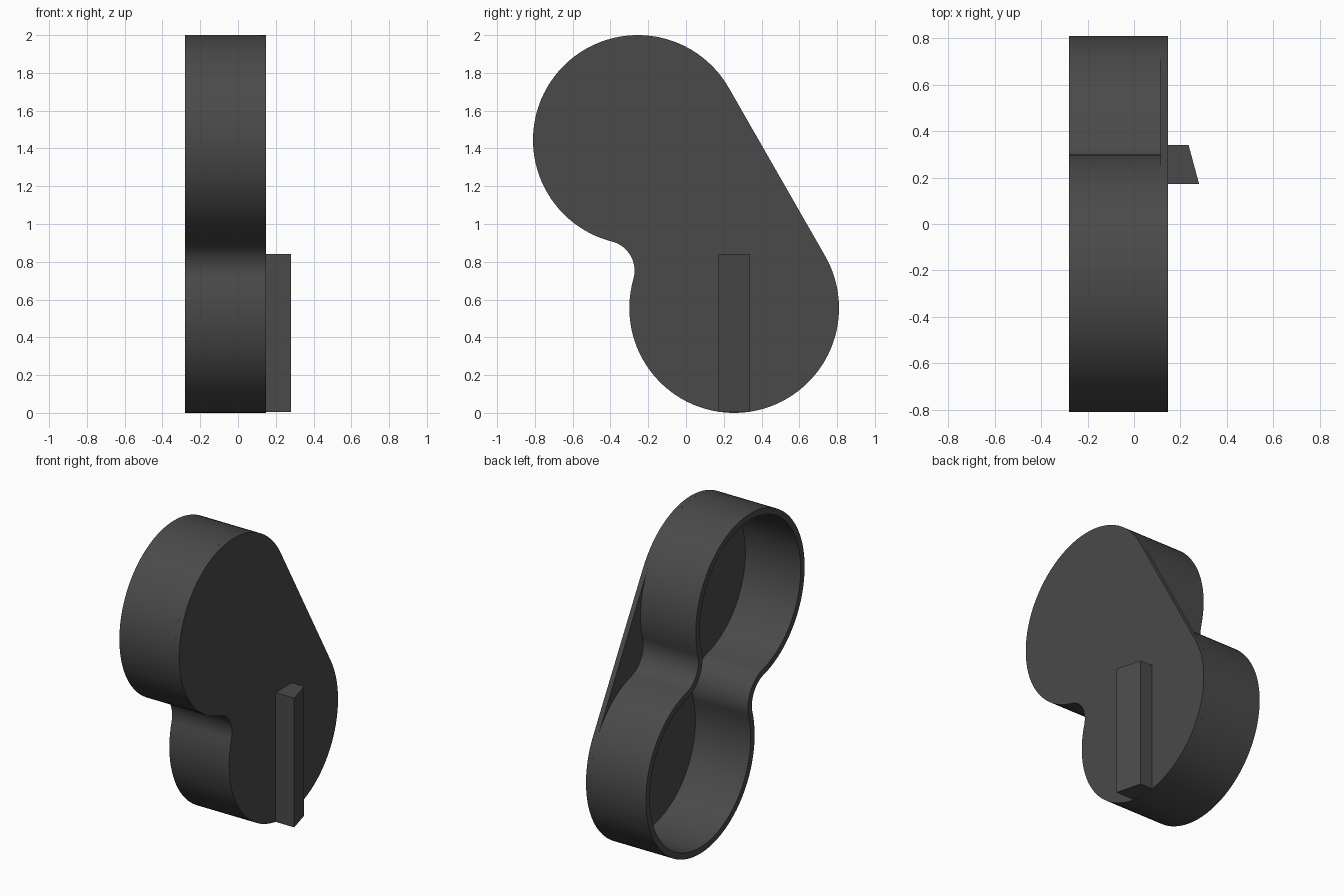
import bpy, bmesh, math
from mathutils import Vector

if "Cube" in bpy.data.objects:
    bpy.data.objects.remove(bpy.data.objects["Cube"])

# Shared dimensions (outlines lie in the y-z plane)
UPPER, LOWER = Vector((-0.255, 1.445)), Vector((0.255, 0.555))
RADIUS, FILLET, WALL = 0.555, 0.16, 0.04
X_OPEN, X_FLOOR, X_FACE = -0.28, 0.115, 0.147

plastic = bpy.data.materials.new("charcoal plastic")
plastic.diffuse_color = (0.068, 0.068, 0.068, 1)
plastic.use_nodes = True
plastic.node_tree.nodes["Principled BSDF"].inputs["Base Color"].default_value = plastic.diffuse_color


def arc(centre, r, a0, a1, n):
    """Arc points, leaving out the end point."""
    return [centre + r * Vector((math.cos(a), math.sin(a)))
            for a in (a0 + (a1 - a0) * i / n for i in range(n))]


def outline(inset=0.0, straight_back=False):
    """Two joined circles with filleted necks, anticlockwise."""
    r, f = RADIUS - inset, FILLET + inset
    axis = UPPER - LOWER
    t = math.atan2(axis.y, axis.x)
    b = math.acos(axis.length / 2 / (r + f))
    left = LOWER + (r + f) * Vector((math.cos(t + b), math.sin(t + b)))
    right = LOWER + (r + f) * Vector((math.cos(t - b), math.sin(t - b)))
    pi = math.pi
    start = t - pi / 2 if straight_back else t - pi + b
    end = t + 1.5 * pi if straight_back else t + 2 * pi - b
    pts = arc(UPPER, r, start, t + pi - b, 72)
    pts += arc(left, f, t - b, t - pi + b, 20)
    pts += arc(LOWER, r, t + b, end, 72)
    if straight_back:
        pts.append(LOWER + r * Vector((math.cos(end), math.sin(end))))
        # keep the upper tangent point as the first point of the loop
    else:
        pts += arc(right, f, t + pi - b, t + b, 20)
    return pts


def finish(name, bm):
    bmesh.ops.recalc_face_normals(bm, faces=bm.faces[:])
    mesh = bpy.data.meshes.new(name)
    bm.to_mesh(mesh)
    bm.free()
    mesh.materials.append(plastic)
    obj = bpy.data.objects.new(name, mesh)
    bpy.context.collection.objects.link(obj)
    bpy.ops.object.select_all(action='DESELECT')
    obj.select_set(True)
    bpy.context.view_layer.objects.active = obj
    bpy.ops.object.shade_smooth_by_angle(angle=math.radians(30))
    return obj


def ring(bm, pts, x):
    return [bm.verts.new((x, p.x, p.y)) for p in pts]


def bridge(bm, a, b):
    n = len(a)
    for i in range(n):
        j = (i + 1) % n
        bm.faces.new((a[i], a[j], b[j], b[i]))


# Face plate with one straight side
bm = bmesh.new()
pts = outline(straight_back=True)
back, face = ring(bm, pts, X_FLOOR), ring(bm, pts, X_FACE)
bm.faces.new(back[::-1])
bm.faces.new(face)
bridge(bm, back, face)
finish("face_plate", bm)

# Figure-eight rim wall, open on the left
bm = bmesh.new()
outer, inner = outline(), outline(WALL)
loops = [ring(bm, outer, X_FLOOR), ring(bm, outer, X_OPEN),
         ring(bm, inner, X_OPEN), ring(bm, inner, X_FLOOR)]
for a, b in zip(loops, loops[1:]):
    bridge(bm, a, b)
finish("rim_wall", bm)

# Wedge-shaped upright bar on the face plate
bm = bmesh.new()
profile = [(X_FACE, 0.173), (0.28, 0.173), (0.235, 0.34), (X_FACE, 0.34)]
low = [bm.verts.new((x, y, 0.006)) for x, y in profile]
high = [bm.verts.new((x, y, 0.84)) for x, y in profile]
bm.faces.new(low[::-1])
bm.faces.new(high)
bridge(bm, low, high)
finish("wedge_bar", bm)
